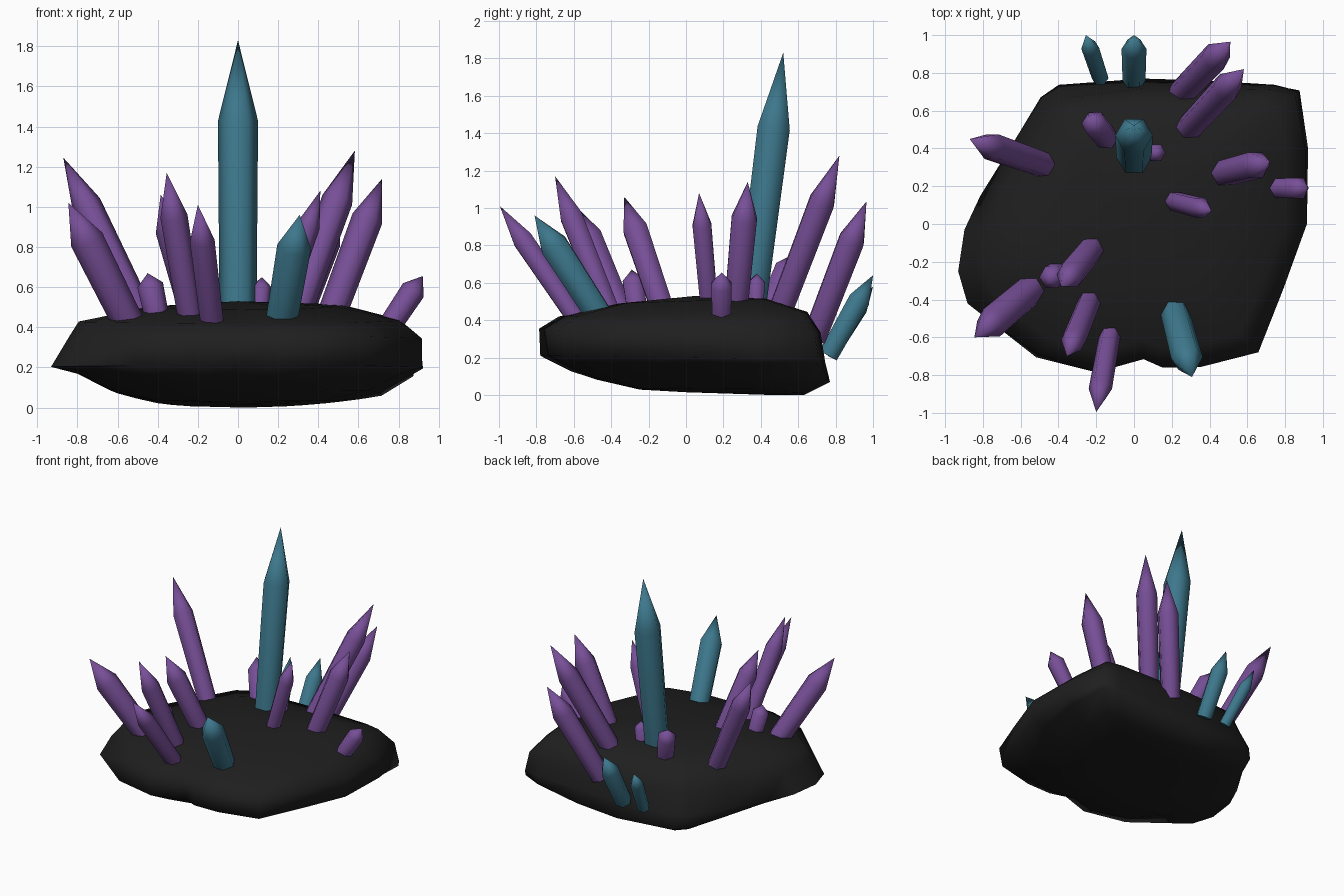
import bpy, bmesh, math
from mathutils import Vector

if "Cube" in bpy.data.objects:
    bpy.data.objects.remove(bpy.data.objects["Cube"])


def material(name, rgb):
    m = bpy.data.materials.new(name)
    m.diffuse_color = (*rgb, 1)
    m.use_nodes = True
    m.node_tree.nodes["Principled BSDF"].inputs["Base Color"].default_value = m.diffuse_color
    return m


ROCK = material("black_stone", (0.0135, 0.0135, 0.0135))
PURPLE = material("purple_crystal", (0.185, 0.078, 0.31))
TEAL = material("teal_crystal", (0.046, 0.185, 0.26))


def loft(name, rings, bottom, top, mat, angle):
    """Skin closed rings of points; close the ends with a centre point or a flat cap."""
    bm = bmesh.new()
    loops = [[bm.verts.new(p) for p in r] for r in rings]
    n = len(loops[0])
    for a, b in zip(loops, loops[1:]):
        for i in range(n):
            j = (i + 1) % n
            bm.faces.new((a[i], a[j], b[j], b[i]))
    t = bm.verts.new(top)
    for i in range(n):
        bm.faces.new((loops[-1][i], loops[-1][(i + 1) % n], t))
    if bottom is None:
        bm.faces.new(loops[0][::-1])
    else:
        c = bm.verts.new(bottom)
        for i in range(n):
            bm.faces.new((loops[0][(i + 1) % n], loops[0][i], c))
    bmesh.ops.recalc_face_normals(bm, faces=bm.faces)
    for f in bm.faces:
        f.smooth = True
    me = bpy.data.meshes.new(name)
    bm.to_mesh(me)
    bm.free()
    me.set_sharp_from_angle(angle=math.radians(angle))
    me.materials.append(mat)
    ob = bpy.data.objects.new(name, me)
    bpy.context.collection.objects.link(ob)
    return ob


# Rock base: one plan outline, scaled ring by ring, with a steeper back than front
outline = [(-.93, -.25), (-.88, -.42), (-.52, -.71), (-.2, -.79), (.05, -.71), (.15, -.75),
           (.35, -.74), (.64, -.66), (.78, -.33), (.91, 0), (.92, .4), (.88, .71), (.75, .74),
           (.4, .76), (.05, .77), (-.4, .74), (-.5, .68), (-.66, .42), (-.82, .15), (-.9, -.03)]
# (front scale, front z, back scale, back z, extra scale to the left, to the right)
levels = [(.32, .03, .6, .0, 0, 0), (.6, .08, .82, .0, 0, 0), (.78, .125, 1.0, .07, 0, 0),
          (.98, .21, .96, .19, .03, .04), (1.01, .355, .93, .335, -.08, .04),
          (.86, .42, .84, .445, 0, .03), (.45, .49, .55, .515, 0, .04)]
rings = []
for k, (fs, fz, bs, bz, left, right) in enumerate(levels):
    ring = []
    for x, y in outline:
        b = (y + .79) / 1.56
        s = fs + (bs - fs) * b + left * max(0, -x) + right * max(0, x)
        lift = .11 * (x * s) ** 2 if k < 3 else 0      # underside curves up at the sides
        ring.append((x * s, y * s, fz + (bz - fz) * b + lift))
    rings.append(ring)
loft("rock_base", rings, (0, 0, .015), (0, .05, .53), ROCK, 80)


# Crystals: six-sided tapered prisms with a pointed tip
def crystal(name, base, tip, r, mat, sink=.09):
    base, tip = Vector(base), Vector(tip)
    d = tip - base
    length = d.length
    d.normalize()
    q = Vector((0, 0, 1)).rotation_difference(d)

    def ring(centre, rad):
        return [centre + q @ Vector((rad * math.cos(i * math.pi / 3),
                                     rad * math.sin(i * math.pi / 3), 0)) for i in range(6)]
    loft(name, [ring(base - d * sink, r * .92), ring(tip - d * length * .31, r)],
         None, tip, mat, 65)


purple = [
    ((-.50, .32, .49), (-.87, .45, 1.245), .075),
    ((-.55, -.35, .43), (-.845, -.60, 1.02), .085),
    ((-.13, -.60, .43), (-.20, -.995, 1.01), .062),
    ((-.24, -.42, .47), (-.355, -.70, 1.17), .068),
    ((-.23, -.14, .50), (-.385, -.33, 1.06), .075),
    ((-.41, -.265, .48), (-.45, -.29, .67), .065),
    ((-.15, .46, .50), (-.24, .57, .75), .07),
    ((.11, .375, .50), (.12, .38, .65), .05),
    ((.30, .52, .49), (.582, .82, 1.28), .078),
    ((.265, .71, .37), (.51, .965, 1.035), .078),
    ((.48, .27, .50), (.718, .33, 1.14), .078),
    ((.22, .12, .52), (.41, .07, 1.08), .058),
    ((.77, .19, .43), (.92, .19, .655), .062),
]
for i, (b, t, r) in enumerate(purple):
    crystal(f"purple_crystal_{i + 1}", b, t, r, PURPLE, .07)

teal = [
    ("tall_teal_crystal", (0, .355, .53), (0, .52, 1.83), .1, .09),
    ("front_teal_crystal", (.22, -.48, .45), (.307, -.81, .96), .085, .06),
    ("back_teal_crystal", (0, .765, .22), (0, 1.0, .64), .066, .01),
    ("small_back_teal_crystal", (-.18, .775, .22), (-.255, 1.0, .58), .048, .01),
]
for name, b, t, r, sink in teal:
    crystal(name, b, t, r, TEAL, sink)
